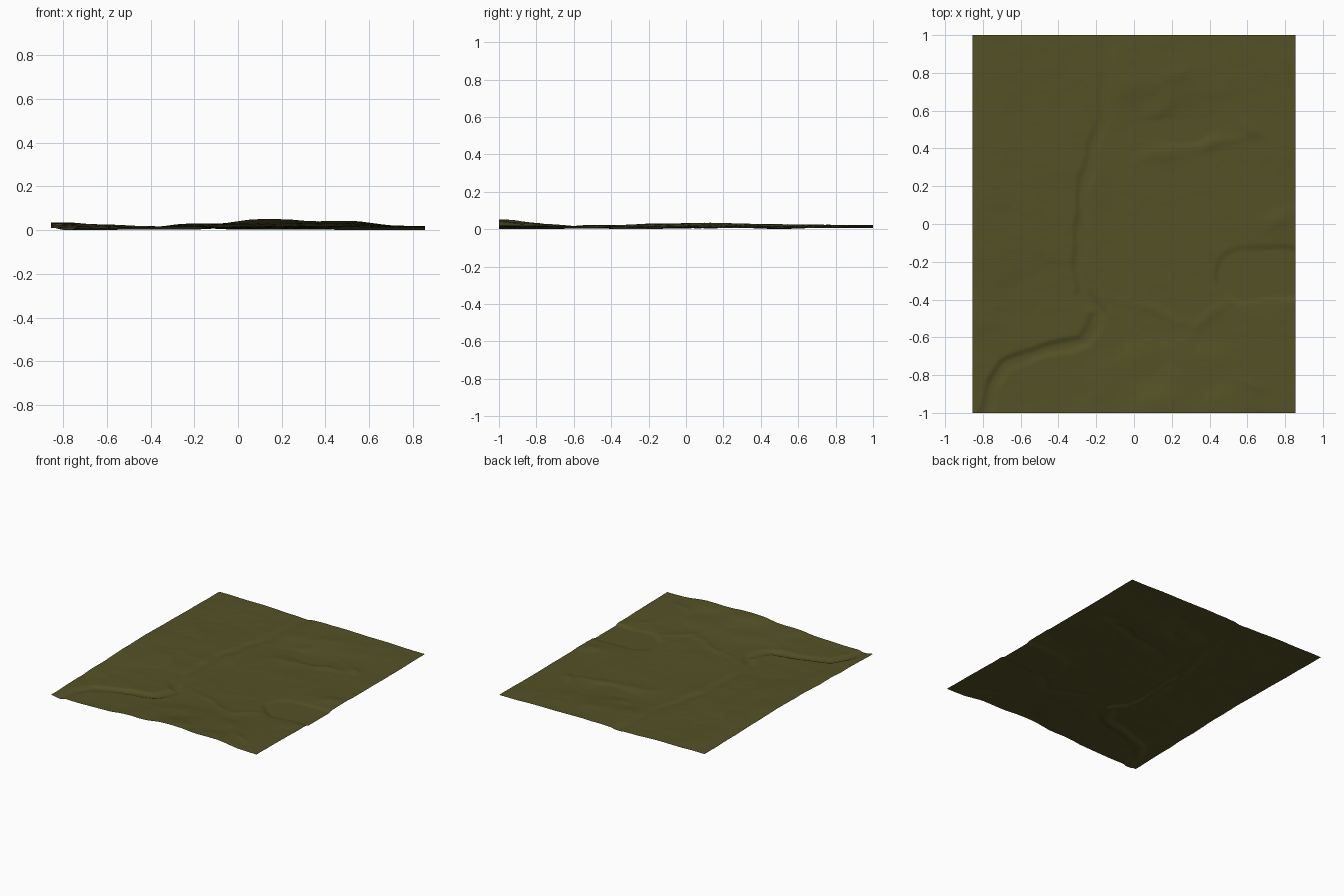
import bpy
import math
from mathutils import Vector, noise

if "Cube" in bpy.data.objects:
    bpy.data.objects.remove(bpy.data.objects["Cube"])

HX, HY = 0.855, 1.0
NX, NY = 172, 202

# Spot heights (x, y, z) that shape the land
SPOTS = [
    (-.85, -1, .013), (-.85, -.75, .019), (-.85, -.45, .026), (-.85, -.1, .034),
    (-.8, .1, .038), (-.85, .4, .032), (-.85, .7, .027), (-.85, 1, .024),
    (-.6, .1, .027), (-.4, .1, .018), (-.4, -.4, .016), (-.6, -.5, .018),
    (-.45, .6, .018), (-.5, 1, .022), (-.2, 1, .014), (.2, .8, .020),
    (.1, 1, .022), (.5, .9, .018), (.85, 1, .012), (.85, .6, .009),
    (.3, .5, .005), (.1, .5, .005), (.15, .36, .011), (.5, .45, .011),
    (0, 0, .010), (.4, .1, .011), (.75, .03, .014), (.8, .2, .010),
    (.65, -.28, .005), (.1, -.42, .012), (.4, -.5, .017), (.8, -.55, .015),
    (-.1, -.6, .014), (0, -.75, .029), (.15, -1, .055), (.45, -1, .046),
    (.85, -1, .021), (-.2, -1, .033), (-.4, -.9, .016), (.4, -.8, .030),
    (.8, -.8, .020), (-.6, -.85, .010),
]

# River line (x, y), from the north edge to the south-west corner
RIVER = [(-.14, 1.05), (-.15, .8), (-.16, .55), (-.22, .4), (-.27, .15), (-.29, -.15),
         (-.27, -.36), (-.18, -.47), (-.28, -.63), (-.55, -.69), (-.70, -.76), (-.81, -1.05)]

# Mounds: x, y, half length, half width, angle, height
MOUNDS = [(.42, .42, .12, .03, .25, .008), (.62, .50, .07, .04, -.6, .008),
          (.15, .36, .14, .03, .2, .005), (.75, .02, .10, .04, .3, .007),
          (.22, .80, .09, .05, .5, .007), (.12, .62, .09, .05, .6, .006),
          (-.02, .72, .05, .09, .2, .005), (.10, -.46, .20, .03, -.35, .005),
          (.40, -.50, .14, .03, .6, .005), (.62, -.85, .10, .03, -.5, .005)]


def smooth(a, b, t):
    t = max(0.0, min(1.0, (t - a) / (b - a)))
    return t * t * (3 - 2 * t)


def base(x, y):
    total = weight = 0.0
    for px, py, pz in SPOTS:
        w = 1.0 / ((x - px) ** 2 + (y - py) ** 2 + .012) ** 2
        total += w * pz
        weight += w
    return total / weight


def river(x, y):
    """Distance to the river and position along it (0..1)."""
    best, along = 9.0, 0.0
    for i in range(len(RIVER) - 1):
        (ax, ay), (bx, by) = RIVER[i], RIVER[i + 1]
        dx, dy = bx - ax, by - ay
        t = max(0, min(1, ((x - ax) * dx + (y - ay) * dy) / (dx * dx + dy * dy)))
        d = math.hypot(x - ax - t * dx, y - ay - t * dy)
        if d < best:
            best, along = d, (i + t) / (len(RIVER) - 1)
    return best, along


def height(x, y):
    # warped coordinates make banks and mounds irregular
    wx = x + .03 * noise.noise(Vector((x * 6, y * 6, 3)))
    wy = y + .03 * noise.noise(Vector((x * 6, y * 6, 8)))
    z = base(x, y)
    for mx, my, ln, wd, ang, h in MOUNDS:
        c, s = math.cos(ang), math.sin(ang)
        u = ((wx - mx) * c + (wy - my) * s) / ln
        v = ((my - wy) * c + (wx - mx) * s) / wd
        z += h * math.exp(-u * u - v * v)
    # rough ground, calmer on the low plain
    rough = noise.fractal(Vector((x * 7, y * 9, 1)), 1.0, 2.0, 5)
    z += rough * .0022 * smooth(.003, .016, z)
    # flat flood plain in the north-east
    plain = math.hypot((wx - .25) / .33, (wy - .50) / .09)
    z += (.005 - z) * .8 * (1 - smooth(.75, 1.1, plain)) * (1 - smooth(.007, .012, z))
    # river bed
    d, along = river(wx, wy)
    z += (.008 * (1 - along) - z) * .75 * (1 - smooth(.008, .05, d))
    # flat lake cut into the east side
    lake = max(math.hypot(max(0, .58 - wx), wy + .27), abs(wy + .27 - .08 * max(0, wx - .58)))
    z += (.003 - z) * (1 - smooth(.125, .165, lake))
    return z


# Terrain sheet
verts = []
for j in range(NY + 1):
    for i in range(NX + 1):
        x, y = -HX + 2 * HX * i / NX, -HY + 2 * HY * j / NY
        verts.append([x, y, height(x, y)])
low = min(v[2] for v in verts)
for v in verts:
    v[2] -= low
row = NX + 1
faces = [(j * row + i, j * row + i + 1, (j + 1) * row + i + 1, (j + 1) * row + i)
         for j in range(NY) for i in range(NX)]

mesh = bpy.data.meshes.new("terrain")
mesh.from_pydata(verts, [], faces)
mesh.update()
for p in mesh.polygons:
    p.use_smooth = True

olive = bpy.data.materials.new("olive_ground")
olive.diffuse_color = (.088, .083, .019, 1)
olive.use_nodes = True
olive.node_tree.nodes["Principled BSDF"].inputs["Base Color"].default_value = olive.diffuse_color
mesh.materials.append(olive)
terrain = bpy.data.objects.new("terrain", mesh)
bpy.context.collection.objects.link(terrain)
